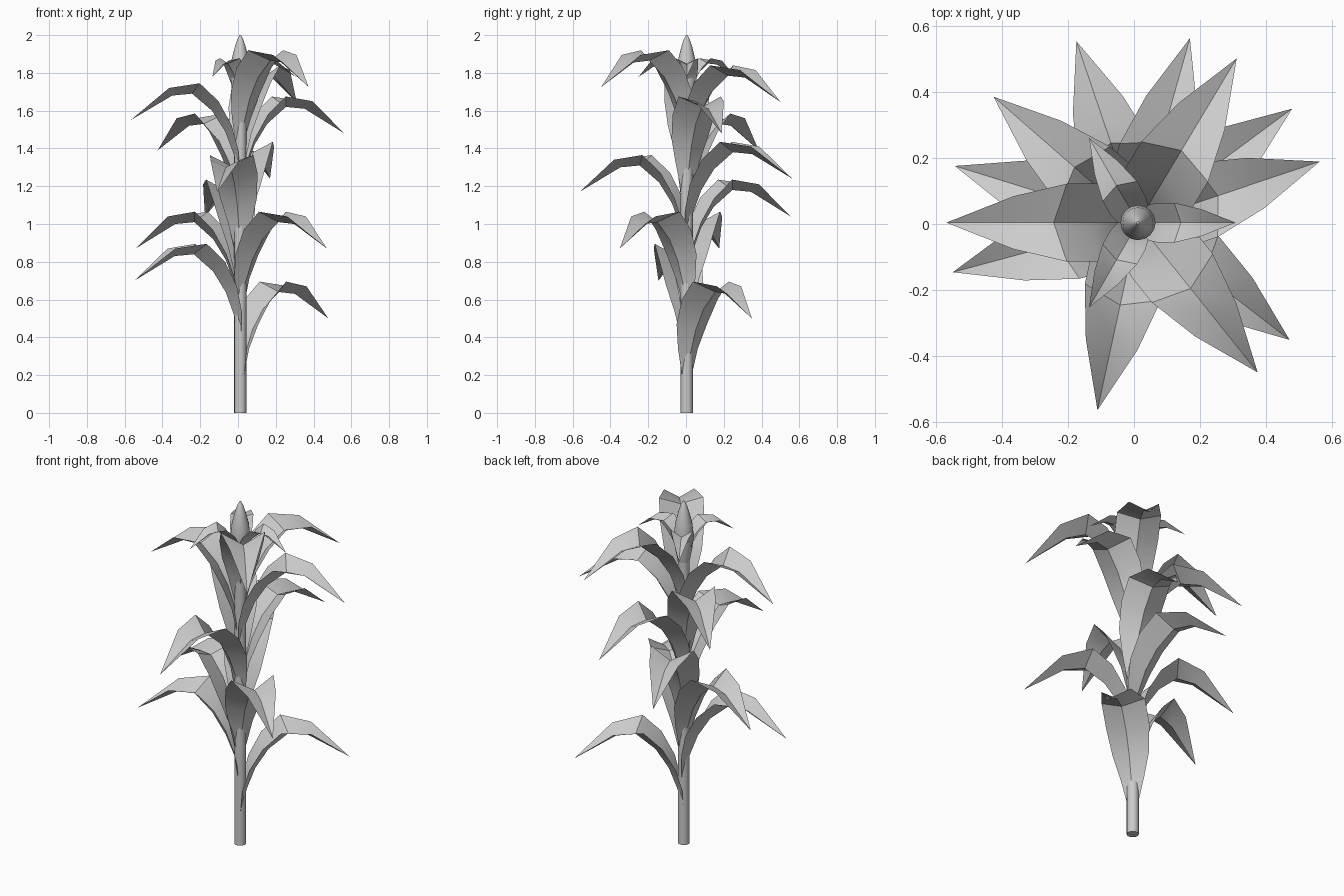
import bpy, math

if "Cube" in bpy.data.objects:
    bpy.data.objects.remove(bpy.data.objects["Cube"])

CX, CY = 0.012, 0.004  # stalk axis

mat = bpy.data.materials.new("plain_grey")
mat.diffuse_color = (0.6, 0.6, 0.6, 1)
mat.use_nodes = True
mat.node_tree.nodes["Principled BSDF"].inputs["Base Color"].default_value = mat.diffuse_color


def make(name, verts, faces):
    me = bpy.data.meshes.new(name)
    me.from_pydata(verts, [], faces)
    me.materials.append(mat)
    ob = bpy.data.objects.new(name, me)
    bpy.context.collection.objects.link(ob)
    bpy.ops.object.select_all(action='DESELECT')
    bpy.context.view_layer.objects.active = ob
    ob.select_set(True)
    bpy.ops.object.shade_smooth_by_angle(angle=math.radians(30))
    return ob


def lathe(name, profile, n=16):
    verts, faces = [], []
    for r, z in profile:
        for i in range(n):
            a = 2 * math.pi * i / n
            verts.append((CX + r * math.cos(a), CY + r * math.sin(a), z))
    for k in range(len(profile) - 1):
        for i in range(n):
            j = (i + 1) % n
            faces.append((k * n + i, k * n + j, (k + 1) * n + j, (k + 1) * n + i))
    faces.append(tuple(reversed(range(n))))
    top = (len(profile) - 1) * n
    faces.append(tuple(range(top, top + n)))
    return make(name, verts, faces)


# Leaf stations: midrib reach, midrib height, edge reach, edge height, half width
LEAF = [
    (0.000, 0.00, 0.000, 0.00, 0.030),
    (0.035, 0.13, 0.010, 0.15, 0.065),
    (0.080, 0.25, 0.045, 0.28, 0.100),
    (0.150, 0.36, 0.115, 0.41, 0.118),
    (0.255, 0.45, 0.215, 0.505, 0.118),
    (0.360, 0.44, 0.377, 0.48, 0.080),
]
TIP = (0.58, 0.31)


def leaf(name, azimuth, base, s=1.0):
    """Folded blade with a sunken midrib, arching out and drooping to a point."""
    c, d = math.cos(math.radians(azimuth)), math.sin(math.radians(azimuth))

    def pt(r, lat, z):
        return (CX + s * (r * c - lat * d), CY + s * (r * d + lat * c), base + s * z)

    verts, faces = [], []
    for mr, mz, er, ez, w in LEAF:
        verts += [pt(er, -w, ez), pt(mr, 0, mz), pt(er, w, ez)]
    verts.append(pt(TIP[0], 0, TIP[1]))
    for k in range(len(LEAF) - 1):
        for j in (0, 1):
            a = 3 * k + j
            faces.append((a, a + 3, a + 4, a + 1))
    a, t = 3 * (len(LEAF) - 1), len(verts) - 1
    faces += [(a, t, a + 1), (a + 1, t, a + 2)]
    return make(name, verts, faces)


# Stalk and tassel
lathe("stalk", [(0.032, 0), (0.032, 1.70)])
lathe("tassel", [(0.030, 1.64), (0.047, 1.73), (0.053, 1.80), (0.046, 1.87),
                 (0.028, 1.94), (0.015, 1.98), (0.004, 2.0)])

# Large leaves: tip x, tip y, tip z
TIPS = [
    (0.48, 0.35, 0.50), (-0.545, -0.145, 0.70), (0.47, -0.35, 0.87),
    (-0.54, 0.175, 0.87), (-0.175, 0.555, 1.04), (-0.11, -0.56, 1.17),
    (0.17, 0.565, 1.24), (-0.425, 0.385, 1.39), (0.565, 0.19, 1.48),
    (-0.565, 0.004, 1.55), (0.31, 0.50, 1.645), (0.375, -0.45, 1.725),
]
for i, (x, y, z) in enumerate(TIPS):
    leaf(f"leaf_{i + 1}", math.degrees(math.atan2(y - CY, x - CX)), z - TIP[1])

# Small leaves round the tassel
for i in range(3):
    leaf(f"top_leaf_{i + 1}", 120 * i, 1.62, 0.51)
